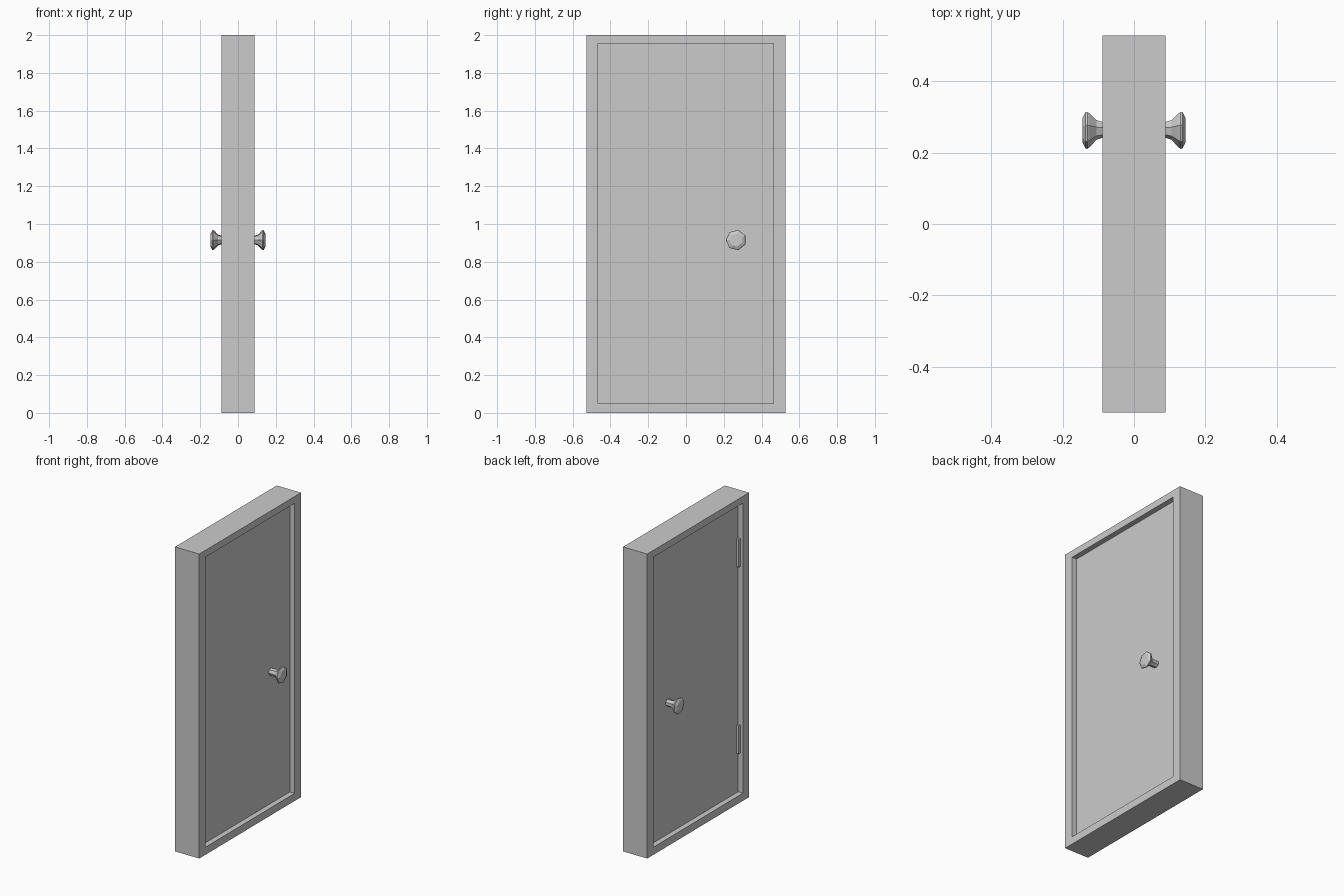
import bpy, bmesh, math

if "Cube" in bpy.data.objects:
    bpy.data.objects.remove(bpy.data.objects["Cube"])

grey = bpy.data.materials.new("plain grey")
grey.diffuse_color = (0.6, 0.6, 0.6, 1)
grey.use_nodes = True
grey.node_tree.nodes["Principled BSDF"].inputs["Base Color"].default_value = grey.diffuse_color


def make_object(name, bm):
    bmesh.ops.recalc_face_normals(bm, faces=bm.faces)
    mesh = bpy.data.meshes.new(name)
    bm.to_mesh(mesh)
    bm.free()
    mesh.materials.append(grey)
    obj = bpy.data.objects.new(name, mesh)
    bpy.context.collection.objects.link(obj)
    return obj


def box(name, x, y, z):
    bm = bmesh.new()
    bmesh.ops.create_cube(bm, size=1)
    for v in bm.verts:
        v.co = [lo + (c + 0.5) * (hi - lo) for c, (lo, hi) in zip(v.co, (x, y, z))]
    return make_object(name, bm)


def rect(bm, x, y0, y1, z0, z1):
    return [bm.verts.new((x, y, z)) for y, z in ((y0, z0), (y1, z0), (y1, z1), (y0, z1))]


# Door frame: rectangular ring extruded through the wall thickness
HALF = 0.088
OPEN_Y, OPEN_Z = (-0.465, 0.463), (0.05, 1.955)
bm = bmesh.new()
loops = []
for side in (-HALF, HALF):
    loops.append((rect(bm, side, -0.528, 0.528, 0, 2), rect(bm, side, *OPEN_Y, *OPEN_Z)))
(back_out, back_in), (face_out, face_in) = loops
for a, b in ((back_out, back_in), (face_out, face_in), (back_out, face_out), (back_in, face_in)):
    for i in range(4):
        j = (i + 1) % 4
        bm.faces.new((a[i], a[j], b[j], b[i]))
make_object("door_frame", bm)

# Door leaf recessed in the frame on both sides
LEAF = 0.053
box("door_leaf", (-LEAF, LEAF), OPEN_Y, OPEN_Z)

# Hinge barrels in the corner between leaf and frame
for name, z in (("lower_hinge", 0.31), ("upper_hinge", 1.535)):
    box(name, (-0.07, -LEAF), (OPEN_Y[0], OPEN_Y[0] + 0.0175), (z, z + 0.184))

# Faceted knobs: seven-sided rings along x, mirrored to the other side
SIDES = 7
profile = [(0.045, 0.023), (0.09, 0.024), (0.105, 0.029), (0.125, 0.050),
           (0.131, 0.0545), (0.136, 0.0535), (0.145, 0.035)]
bm = bmesh.new()
rings = []
for x, r in profile:
    angles = [2 * math.pi * (i + 0.5) / SIDES for i in range(SIDES)]
    rings.append([bm.verts.new((x, 0.265 + r * math.cos(a), 0.915 + r * math.sin(a))) for a in angles])
for a, b in zip(rings, rings[1:]):
    for i in range(SIDES):
        j = (i + 1) % SIDES
        bm.faces.new((a[i], a[j], b[j], b[i]))
bm.faces.new(rings[0])
bm.faces.new(rings[-1])
knobs = make_object("door_knobs", bm)
knobs.modifiers.new("other_side", 'MIRROR').use_axis[0] = True
